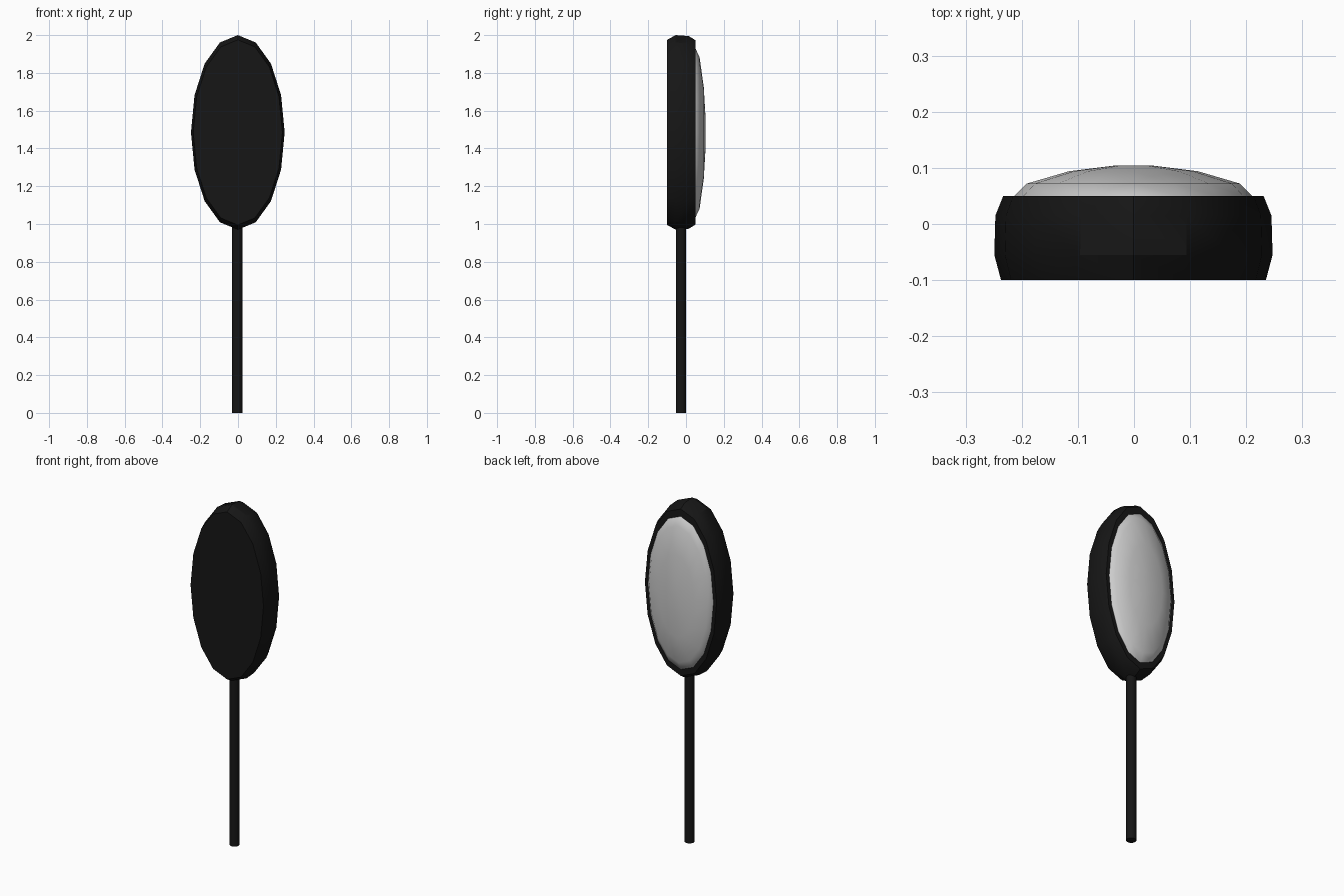
import bpy, bmesh, math

if "Cube" in bpy.data.objects:
    bpy.data.objects.remove(bpy.data.objects["Cube"])


def loft(name, rings, sides, centre, axis, mat=None, angle=40):
    """Skin elliptical rings (offset, r1, r2) along the y or z axis, with capped ends."""
    bm = bmesh.new()
    loops = []
    for off, r1, r2 in rings:
        loop = []
        for i in range(sides):
            a = 2 * math.pi * i / sides
            u, v = r1 * math.cos(a), r2 * math.sin(a)
            p = (u, off, v) if axis == 'y' else (u, v, off)
            loop.append(bm.verts.new([p[k] + centre[k] for k in range(3)]))
        loops.append(loop)
    for a, b in zip(loops, loops[1:]):
        for i in range(sides):
            j = (i + 1) % sides
            bm.faces.new((a[i], a[j], b[j], b[i]))
    bm.faces.new(loops[0])
    bm.faces.new(loops[-1])
    bmesh.ops.recalc_face_normals(bm, faces=bm.faces)
    mesh = bpy.data.meshes.new(name)
    bm.to_mesh(mesh)
    bm.free()
    obj = bpy.data.objects.new(name, mesh)
    bpy.context.collection.objects.link(obj)
    if mat:
        mesh.materials.append(mat)
    bpy.ops.object.select_all(action='DESELECT')
    obj.select_set(True)
    bpy.context.view_layer.objects.active = obj
    bpy.ops.object.shade_smooth_by_angle(angle=math.radians(angle))
    return obj


black = bpy.data.materials.new("black_plastic")
black.diffuse_color = (0.008, 0.008, 0.008, 1)
black.use_nodes = True
black.node_tree.nodes["Principled BSDF"].inputs["Base Color"].default_value = black.diffuse_color

# Oval housing with chamfered front and back edges
loft("mirror_housing",
     [(-0.10, 0.236, 0.49), (-0.055, 0.248, 0.515),
      (0.015, 0.246, 0.51), (0.05, 0.232, 0.488)],
     16, (-0.001, 0, 1.485), 'y', black, 30)

# Domed mirror glass, its edge sunk into the housing
loft("mirror_glass",
     [(0.035, 0.218, 0.458), (0.05, 0.212, 0.448), (0.072, 0.19, 0.40),
      (0.094, 0.115, 0.243), (0.104, 0.035, 0.074)],
     16, (-0.001, 0, 1.482), 'y')

# Support pole
loft("support_pole", [(0, 0.027, 0.027), (1.0, 0.027, 0.027)],
     16, (-0.004, -0.027, 0), 'z', black)
